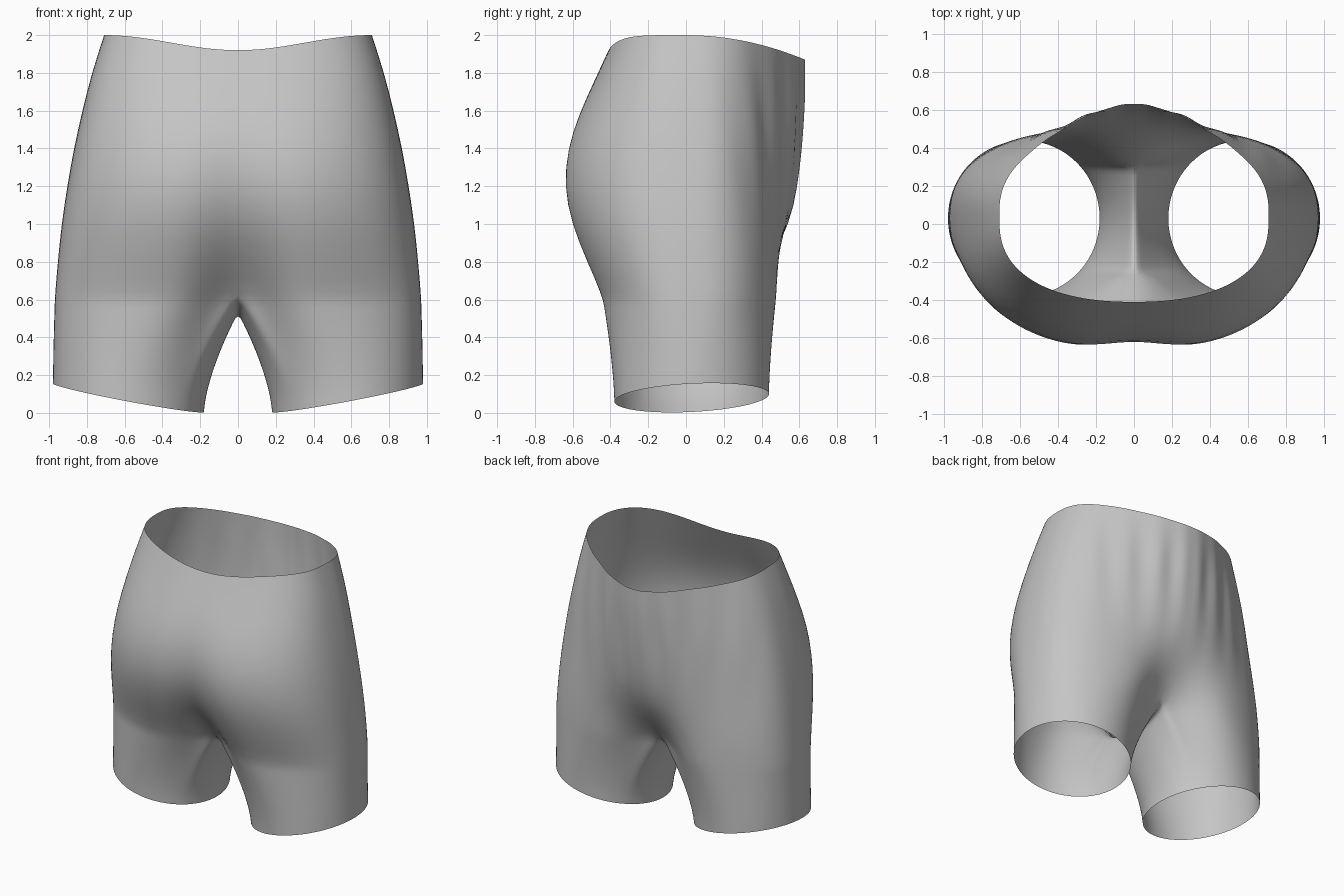
import bpy
import bmesh
from math import sin, cos, pi, exp, radians

cube = bpy.data.objects.get("Cube")
if cube:
    bpy.data.objects.remove(cube, do_unlink=True)

ARC, INNER, LEG_ROWS = 44, 12, 9
Y_MID = 0.03

# Torso levels: height, half width, front depth, front cleft, back depth, back bulge
LEVELS = [
    (2.0, .71, .44, 0, .40, .20),
    (1.8, .775, .52, 0, .41, .19),
    (1.6, .825, .61, .01, .43, .16),
    (1.4, .87, .68, .03, .44, .14),
    (1.2, .905, .705, .05, .45, .11),
    (1.0, .935, .67, .08, .47, .05),
    (.8, .955, .59, .14, .49, -.08),
    (.62, .97, .51, .22, .49, -.22),
]


def bell(x, width):
    return exp(-(x / width) ** 2)


def torso_row(z, w, front, cleft, back, bulge):
    """Half cross-section from front centre, round the side, to back centre."""
    row = []
    for i in range(ARC + 1):
        q = 2 * i / ARC - 1
        t = pi / 4 * (q + sin(q * pi / 2))
        s = sin(t)
        roundness = .87 if s < 0 else .8
        x = 0.0 if i in (0, ARC) else w * max(cos(t), 0) ** roundness
        reach = abs(s) ** .8
        rise = min(max((z - 1.4) / .6, 0), 1)
        if s < 0:
            y = Y_MID - front * reach + cleft * bell(x, .22)
            drop = .04 * (1 + cos(pi * x / w))
        else:
            folds = .014 * sin(30 * x) * s * bell(z - 1.55, .35)
            spread = .46 if bulge > 0 else .26
            y = Y_MID + back * reach + bulge * bell(x, spread) + folds
            drop = .13 * (y / .63) ** 2
        row.append((x, y, z - drop * rise))
    return row


def hem_loop():
    """Slanted leg opening, matched point for point with the crotch loop."""
    half = radians(140)
    angles = [half * (2 * i / ARC - 1) for i in range(ARC + 1)]
    step = (2 * pi - 2 * half) / (INNER + 1)
    angles += [half + step * (j + 1) for j in range(INNER)]
    return [(.58 + .4 * cos(a), Y_MID + .41 * sin(a),
             .08 + .075 * cos(a) + .02 * sin(a)) for a in angles]


bm = bmesh.new()

# Torso from waist to crotch
torso = [[bm.verts.new(p) for p in torso_row(*level)] for level in LEVELS]
for upper, lower in zip(torso, torso[1:]):
    for i in range(ARC):
        bm.faces.new((upper[i], lower[i], lower[i + 1], upper[i + 1]))

# Crotch seam closing the last torso row into a leg loop
start, end = torso[-1][-1].co, torso[-1][0].co
loop = list(torso[-1])
for j in range(1, INNER + 1):
    f = j / (INNER + 1)
    p = start.lerp(end, f)
    loop.append(bm.verts.new((0, p.y, p.z - .09 * sin(pi * f))))

# Leg sleeve blending from crotch loop to hem
top = [v.co.copy() for v in loop]
hem = hem_loop()
for r in range(1, LEG_ROWS + 1):
    u = r / LEG_ROWS
    e = 1 - (1 - u) ** 1.5
    ring = [bm.verts.new((a.x + (h[0] - a.x) * e,
                          a.y + (h[1] - a.y) * e,
                          a.z + (h[2] - a.z) * u)) for a, h in zip(top, hem)]
    n = len(ring)
    for i in range(n):
        k = (i + 1) % n
        bm.faces.new((loop[i], ring[i], ring[k], loop[k]))
    loop = ring

mesh = bpy.data.meshes.new("shorts")
bm.to_mesh(mesh)
bm.free()
shorts = bpy.data.objects.new("shorts", mesh)
bpy.context.collection.objects.link(shorts)

# Grey cloth
cloth = bpy.data.materials.new("grey cloth")
cloth.use_nodes = True
grey = (.56, .56, .56, 1)
cloth.diffuse_color = grey
bsdf = next(n for n in cloth.node_tree.nodes if n.type == 'BSDF_PRINCIPLED')
bsdf.inputs["Base Color"].default_value = grey
mesh.materials.append(cloth)

# Mirror the half, then round it off
mirror = shorts.modifiers.new("mirror", 'MIRROR')
mirror.use_clip = True
mirror.merge_threshold = .0005
smooth = shorts.modifiers.new("smooth", 'SUBSURF')
smooth.levels = smooth.render_levels = 1
for face in mesh.polygons:
    face.use_smooth = True
